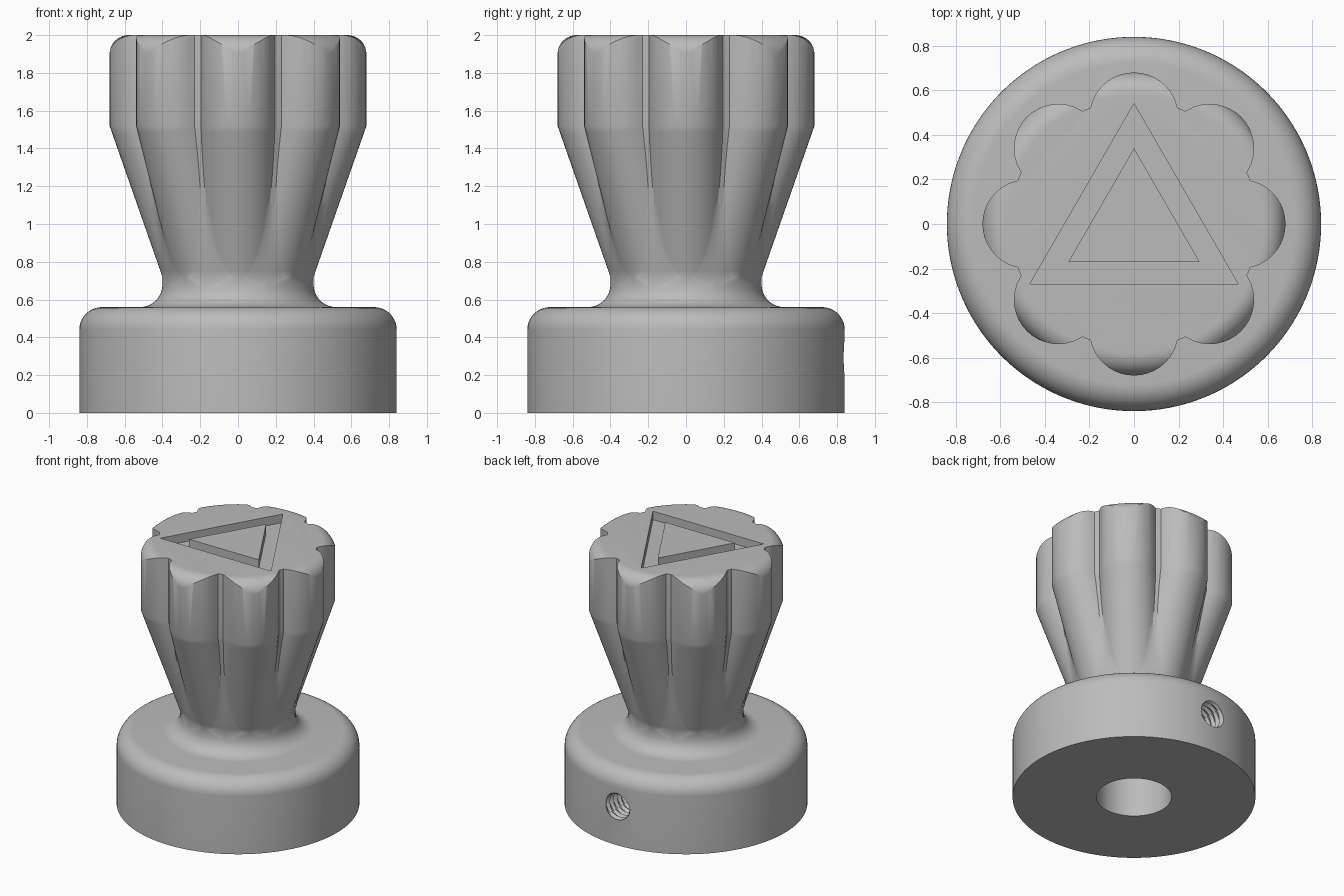
import bpy, bmesh
from math import sin, cos, pi, sqrt, acos, radians

if "Cube" in bpy.data.objects:
    bpy.data.objects.remove(bpy.data.objects["Cube"])

grey = bpy.data.materials.new("plain grey")
grey.use_nodes = True
grey.diffuse_color = (0.5, 0.5, 0.5, 1)
grey.node_tree.nodes["Principled BSDF"].inputs["Base Color"].default_value = (0.5, 0.5, 0.5, 1)

LOBES, SIDE = 8, pi / 8


def loft(name, rows):
    """Closed solid through rings of equal point count, capped at both ends."""
    bm = bmesh.new()
    rings = [[bm.verts.new(p) for p in row] for row in rows]
    n = len(rings[0])
    for a, b in zip(rings, rings[1:]):
        for i in range(n):
            j = (i + 1) % n
            bm.faces.new((a[i], a[j], b[j], b[i]))
    bm.faces.new(rings[0])
    bm.faces.new(rings[-1])
    bmesh.ops.recalc_face_normals(bm, faces=bm.faces)
    mesh = bpy.data.meshes.new(name)
    bm.to_mesh(mesh)
    bm.free()
    mesh.materials.append(grey)
    obj = bpy.data.objects.new(name, mesh)
    bpy.context.collection.objects.link(obj)
    return obj


def arc(cx, cz, r, start, end, steps=10):
    angles = [radians(start + (end - start) * i / steps) for i in range(steps + 1)]
    return [(cx + r * cos(a), cz + r * sin(a)) for a in angles]


def circle(r, z, angles):
    return [(r * cos(a), r * sin(a), z) for a in angles]


def lobe_angles(d, a, core):
    """Ring angles that land on the creases between lobes and core."""
    c = (d * d + core * core - a * a) / (2 * d * core)
    crease = min(max(acos(max(-1, min(1, c))), 0.06), SIDE - 0.002)
    angles = []
    for k in range(LOBES):
        mid = k * 2 * SIDE
        angles += [mid + crease * (i / 8 - 1) for i in range(17)]
        angles.append(mid + SIDE)
    return angles


def grip_ring(z):
    """Eight round lobes around a core; both lean inward below the straight part."""
    t = min(1, (z - 0.72) / 0.8)
    d, a, core = 0.2 + 0.28 * t, 0.2, 0.4 + 0.157 * t
    ring = []
    for ang in lobe_angles(d, a, core):
        off = (ang + SIDE) % (2 * SIDE) - SIDE
        lobe = d * cos(off) + sqrt(max(0, a * a - (d * sin(off)) ** 2))
        r = max(core, lobe)
        ring.append((r * cos(ang), r * sin(ang), z))
    return ring


def cut(target, cutter, operation="DIFFERENCE"):
    mod = target.modifiers.new("cut", "BOOLEAN")
    mod.object, mod.operation, mod.solver = cutter, operation, "EXACT"
    bpy.context.view_layer.objects.active = target
    bpy.ops.object.modifier_apply(modifier=mod.name)
    bpy.data.objects.remove(cutter)


# Body: shaft bore, round base, flared neck and lobed grip in one skin
even = lobe_angles(0.48, 0.2, 0.557)
profile = [(0.26, 0.8), (0.26, 0), (0.84, 0)]
profile += arc(0.72, 0.44, 0.12, 0, 90)
profile += arc(0.52, 0.68, 0.12, 270, 180)
rows = [circle(r, z, even) for r, z in profile]
rows += [grip_ring(0.72 + 0.8 * i / 24) for i in range(25)]
rows.append(grip_ring(2.06))
body = loft("knob_body", rows)

# Rounded top rim, turned over all the lobes
turn = [2 * pi * (i + 0.5) / 128 for i in range(128)]
rim = [(1, -0.1), (1, 1.6), (0.69, 1.7)] + arc(0.58, 1.9, 0.1, 2, 90)
cut(body, loft("rim_cutter", [circle(r, z, turn) for r, z in rim]), "INTERSECT")

# Triangular groove around a raised triangle
corners = [pi / 2 + i * 2 * pi / 3 for i in range(3)]
outer, inner, floor, above = 0.54, 0.34, 1.935, 2.1
groove = loft("groove_cutter", [circle(outer, z, corners) for z in (floor, above)])
island = loft("island_cutter", [circle(inner, z, corners) for z in (1.8, 2.2)])
cut(groove, island)
cut(body, groove)

# Threaded set screw hole from the back into the bore
pitch, steps = 0.045, 32
screw = []
for i in range(65):
    y = 0.18 + i * pitch / 4
    ring = []
    for k in range(steps):
        phase = (i / 4 + k / steps) % 1
        r = 0.09 + 0.04 * abs(phase - 0.5)
        a = 2 * pi * k / steps
        ring.append((r * cos(a), y, 0.29 + r * sin(a)))
    screw.append(ring)
cut(body, loft("screw_hole_cutter", screw))

bpy.ops.object.select_all(action="DESELECT")
body.select_set(True)
bpy.context.view_layer.objects.active = body
bpy.ops.object.shade_smooth_by_angle(angle=radians(30))
